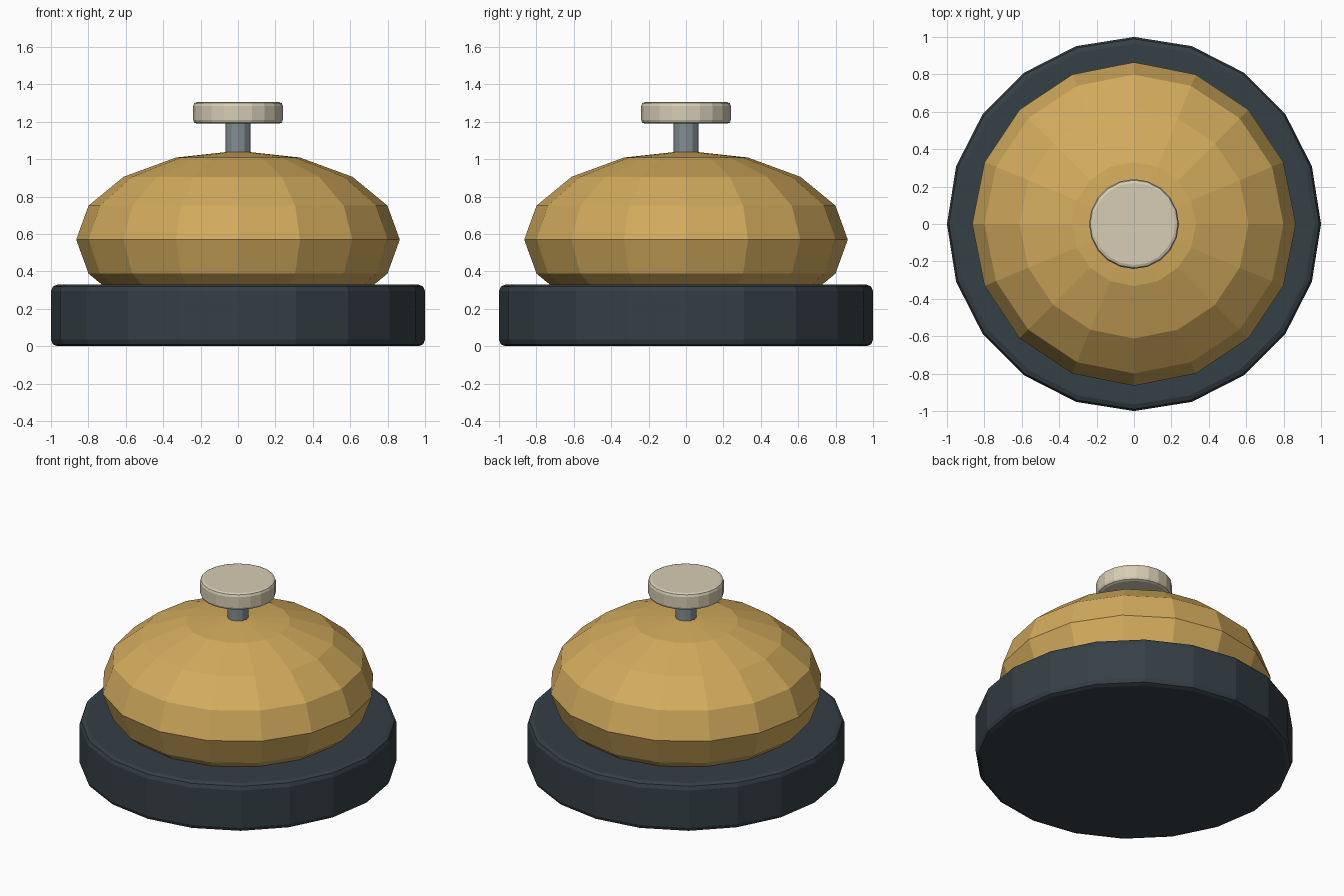
import bpy

if "Cube" in bpy.data.objects:
    bpy.data.objects.remove(bpy.data.objects["Cube"])


def paint(obj, color):
    mat = bpy.data.materials.new(obj.name + "_paint")
    mat.diffuse_color = (*color, 1)
    mat.use_nodes = True
    mat.node_tree.nodes["Principled BSDF"].inputs["Base Color"].default_value = mat.diffuse_color
    obj.data.materials.append(mat)


def disc(name, sides, radius, z0, z1, color, bevel=0.0):
    bpy.ops.mesh.primitive_cylinder_add(vertices=sides, radius=radius, depth=z1 - z0,
                                        location=(0, 0, (z0 + z1) / 2))
    obj = bpy.context.object
    obj.name = name
    if bevel:
        mod = obj.modifiers.new("rounded_rim", 'BEVEL')
        mod.width = bevel
        mod.segments = 2
        mod.limit_method = 'ANGLE'
    paint(obj, color)
    return obj


# Heavy base plate
disc("base", 20, 1.0, 0.0, 0.33, (0.035, 0.05, 0.06), 0.035)

# Brass bell dome: flattened low-poly sphere sunk into the base
bpy.ops.mesh.primitive_uv_sphere_add(segments=16, ring_count=8, radius=1, location=(0, 0, 0.57))
dome = bpy.context.object
dome.name = "bell_dome"
dome.scale = (0.865, 0.865, 0.475)
paint(dome, (0.65, 0.41, 0.11))

# Plunger stem and push button
disc("stem", 12, 0.067, 0.97, 1.22, (0.22, 0.27, 0.29))
disc("button", 20, 0.24, 1.19, 1.305, (0.68, 0.61, 0.46), 0.02)
